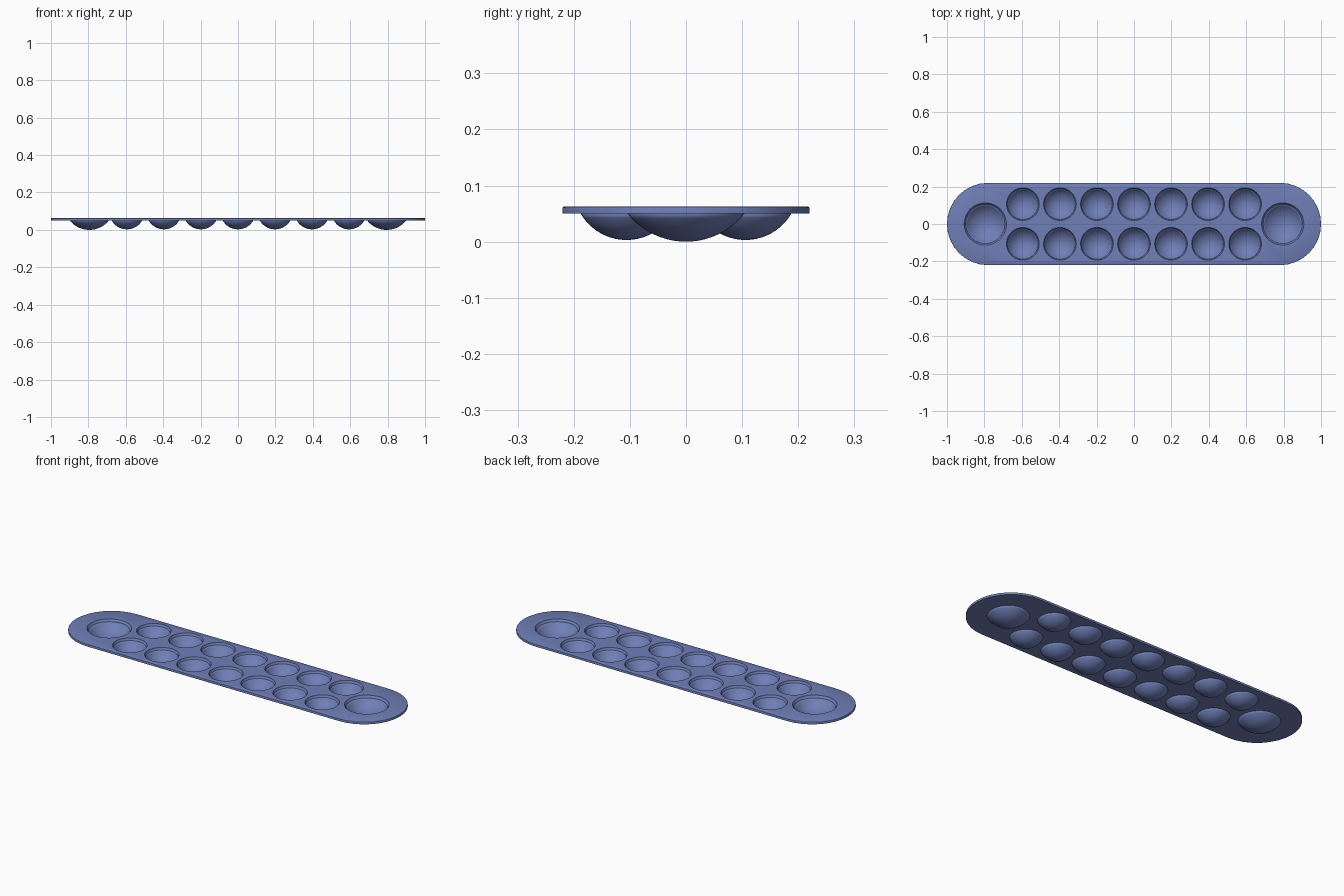
import bpy, bmesh, math

if "Cube" in bpy.data.objects:
    bpy.data.objects.remove(bpy.data.objects["Cube"])

Z_TOP, Z_BOT = 0.0625, 0.05   # board slab
HALF_W = 0.22                 # half width = end radius
SEG = 40


def add_object(name, bm):
    bmesh.ops.recalc_face_normals(bm, faces=bm.faces)
    me = bpy.data.meshes.new(name)
    bm.to_mesh(me)
    bm.free()
    ob = bpy.data.objects.new(name, me)
    bpy.context.collection.objects.link(ob)
    return ob


def add_cap(bm, x, y, radius, bottom, top, lid):
    """Spherical cap from its lowest point up to height top."""
    cz = bottom + radius
    a_max = math.acos((cz - top) / radius)
    n = 10
    pole = bm.verts.new((x, y, bottom))
    prev = None
    for i in range(1, n + 1):
        a = a_max * i / n
        r, z = radius * math.sin(a), cz - radius * math.cos(a)
        ring = [bm.verts.new((x + r * math.cos(2 * math.pi * k / SEG),
                              y + r * math.sin(2 * math.pi * k / SEG), z))
                for k in range(SEG)]
        for k in range(SEG):
            j = (k + 1) % SEG
            if prev:
                bm.faces.new((prev[k], prev[j], ring[j], ring[k]))
            else:
                bm.faces.new((pole, ring[j], ring[k]))
        prev = ring
    if lid:
        bm.faces.new(prev)


# Pits: two rows of seven, and a larger store at each end
pits = [(0.198 * i, s * 0.106, 0.0945, 0.003) for i in range(-3, 4) for s in (-1, 1)]
pits += [(s * 0.795, 0, 0.134, 0.0) for s in (-1, 1)]

# Board slab with rounded ends
bm = bmesh.new()
outline = []
for s in (1, -1):
    for i in range(17):
        a = -math.pi / 2 + math.pi * i / 16
        outline.append(bm.verts.new((s * (1 - HALF_W + HALF_W * math.cos(a)),
                                     s * HALF_W * math.sin(a), Z_BOT)))
base = bm.faces.new(outline)
ext = bmesh.ops.extrude_face_region(bm, geom=[base], use_keep_orig=True)
up = [g for g in ext["geom"] if isinstance(g, bmesh.types.BMVert)]
bmesh.ops.translate(bm, verts=up, vec=(0, 0, Z_TOP - Z_BOT))
rim = [e for e in bm.edges if all(v.co.z > Z_TOP - 1e-4 for v in e.verts)]
bmesh.ops.bevel(bm, geom=rim, offset=0.002, segments=2, profile=0.5, affect='EDGES')
board = add_object("board", bm)

# Cutter that opens the pits through the slab
bm = bmesh.new()
for x, y, r, b in pits:
    add_cap(bm, x, y, r, b, Z_TOP + 0.006, True)
cutter = add_object("pit_cutter", bm)
cutter.hide_render = True
cutter.hide_viewport = True
mod = board.modifiers.new("pit_holes", 'BOOLEAN')
mod.operation, mod.solver, mod.object = 'DIFFERENCE', 'EXACT', cutter

# Thin bowls hanging below the slab
bm = bmesh.new()
for x, y, r, b in pits:
    add_cap(bm, x, y, r, b, Z_BOT + 0.0005, False)
bowls = add_object("bowls", bm)
shell = bowls.modifiers.new("shell", 'SOLIDIFY')
shell.thickness, shell.offset = 0.001, -1

# Blue finish and smooth shading with crisp rims
mat = bpy.data.materials.new("blue")
mat.diffuse_color = (0.16, 0.21, 0.47, 1)
mat.use_nodes = True
mat.node_tree.nodes["Principled BSDF"].inputs["Base Color"].default_value = mat.diffuse_color
for ob in (board, bowls):
    ob.data.materials.append(mat)
    bpy.ops.object.select_all(action='DESELECT')
    ob.select_set(True)
    bpy.context.view_layer.objects.active = ob
    bpy.ops.object.shade_smooth_by_angle(angle=math.radians(30))
